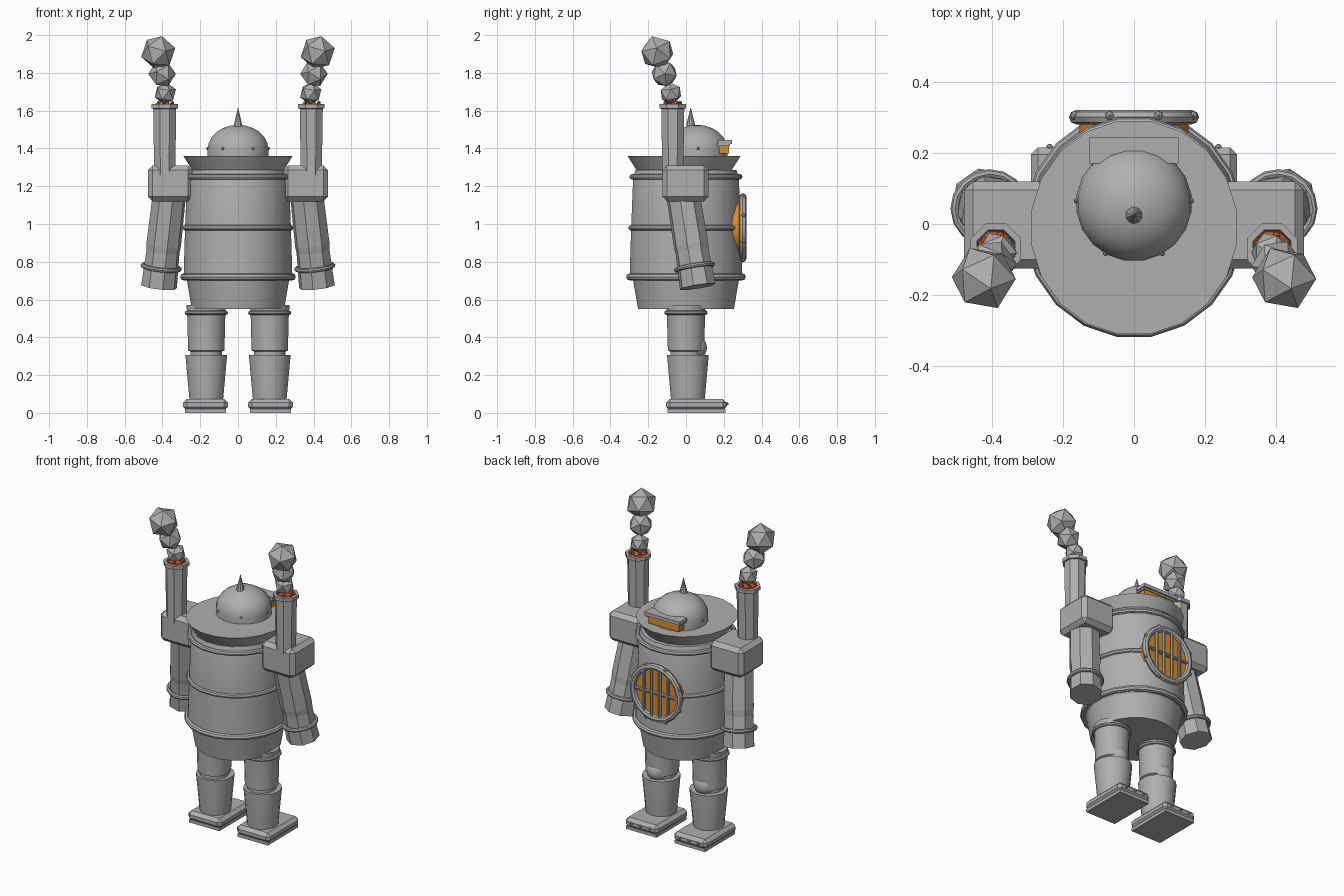
import bpy, bmesh, math
from mathutils import Vector, Matrix

if "Cube" in bpy.data.objects:
    bpy.data.objects.remove(bpy.data.objects["Cube"])


def material(name, color):
    m = bpy.data.materials.new(name)
    m.diffuse_color = (*color, 1)
    m.use_nodes = True
    m.node_tree.nodes["Principled BSDF"].inputs["Base Color"].default_value = m.diffuse_color
    return m


STEEL = material("grey_steel", (0.43, 0.43, 0.43))
GLOW = material("orange_glow", (0.75, 0.27, 0.015))
EMBER = material("red_orange_ember", (0.75, 0.13, 0.02))


def finish(name, bm, mat, smooth=True, angle=32):
    bmesh.ops.recalc_face_normals(bm, faces=bm.faces)
    me = bpy.data.meshes.new(name)
    bm.to_mesh(me)
    bm.free()
    me.materials.append(mat)
    ob = bpy.data.objects.new(name, me)
    bpy.context.collection.objects.link(ob)
    if smooth:
        bpy.ops.object.select_all(action='DESELECT')
        ob.select_set(True)
        bpy.context.view_layer.objects.active = ob
        bpy.ops.object.shade_smooth_by_angle(angle=math.radians(angle))
    return ob


def place(start, end):
    """Matrix that sends local z to the start-end axis."""
    axis = Vector(end) - Vector(start)
    return Matrix.Translation(start) @ axis.to_track_quat('Z', 'Y').to_matrix().to_4x4()


def lathe(name, profile, segs, mat=STEEL, matrix=Matrix(), smooth=True, closed=False):
    """Revolve (radius, height) points round local z; capped or closed on itself."""
    bm = bmesh.new()
    rings = []
    for r, h in profile:
        rings.append([bm.verts.new(matrix @ Vector((
            r * math.cos(math.tau * (i + .5) / segs),
            r * math.sin(math.tau * (i + .5) / segs), h))) for i in range(segs)])
    pairs = list(zip(rings, rings[1:]))
    if closed:
        pairs.append((rings[-1], rings[0]))
    else:
        bm.faces.new(rings[0])
        bm.faces.new(rings[-1])
    for a, b in pairs:
        for i in range(segs):
            j = (i + 1) % segs
            bm.faces.new((a[i], a[j], b[j], b[i]))
    return finish(name, bm, mat, smooth)


def hoop(name, major, minor, segs, matrix):
    pts = [(major + minor * math.cos(math.tau * k / 8),
            minor * math.sin(math.tau * k / 8)) for k in range(8)]
    return lathe(name, pts, segs, STEEL, matrix, True, True).data.shade_smooth()


def box(name, lo, hi, mat=STEEL, bevel=0.0):
    lo, hi = Vector(lo), Vector(hi)
    bm = bmesh.new()
    bmesh.ops.create_cube(bm, size=1, matrix=Matrix.Translation((lo + hi) / 2)
                          @ Matrix.Diagonal((*(hi - lo), 1)))
    if bevel:
        bmesh.ops.bevel(bm, geom=bm.edges[:], offset=bevel, segments=1, affect='EDGES')
    return finish(name, bm, mat, False)


def ball(name, center, r, sub=1, mat=STEEL, smooth=False, tilt=0.0):
    bm = bmesh.new()
    bmesh.ops.create_icosphere(bm, subdivisions=sub, radius=r,
                               matrix=Matrix.Translation(center) @ Matrix.Rotation(tilt, 4, (1, .6, .3)))
    return finish(name, bm, mat, smooth)


# Barrel body, slightly narrower across than deep, with hoops and flared collar
oval = Matrix.Diagonal((.965, 1, 1, 1))
lathe("barrel_body", [(.257, .55), (.283, .70), (.302, .72), (.294, .98), (.283, 1.25), (.27, 1.285)],
      20, STEEL, oval)
for z, r, t in ((.72, .303, .018), (.98, .295, .014), (1.25, .288, .015)):
    hoop("body_hoop", r, t, 20, Matrix.Translation((0, 0, z)) @ oval)
lathe("collar", [(.245, 1.27), (.303, 1.36)], 20, STEEL, Matrix.Translation((0, -.01, 0)) @ oval)

# Dome head with spike and side rivets
dome = [(.163, 1.34), (.163, 1.395)] + [
    (.163 * math.cos(a), 1.395 + .13 * math.sin(a)) for a in (math.pi / 2 * k / 6 for k in range(1, 6))]
lathe("head_dome", dome + [(.004, 1.525)], 20, STEEL, Matrix.Translation((0, .058, 0)))
lathe("head_spike", [(.028, 1.49), (.022, 1.53), (.001, 1.615)], 10, STEEL, Matrix.Translation((0, .025, 0)))
for s in (-1, 1):
    ball("head_rivet", (s * .08, -.083, 1.40), .008)
    ball("head_rivet", (s * .162, .065, 1.40), .008)

# Glowing eye slot under a brim
box("eye_slot", (-.11, .15, 1.372), (.11, .228, 1.42), GLOW)
box("eye_brim", (-.125, .17, 1.423), (.125, .243, 1.445))
box("eye_brow_edge", (-.118, .16, 1.412), (.118, .233, 1.424))

# Furnace door with grill
door = place((0, .30, .98), (0, 1.3, .98))
lathe("furnace_fire", [(.155, -.10), (.155, -.003)], 20, GLOW, door)
hoop("furnace_rim", .165, .02, 20, door)
for x in (-.085, -.03, .03, .085):
    h = math.sqrt(.165 ** 2 - x * x)
    lathe("grill_bar", [(.01, 0), (.01, 2 * h)], 8, STEEL, place((x, .307, .98 - h), (x, .307, .98 + h)))
lathe("grill_crossbar", [(.009, 0), (.009, .33)], 8, STEEL, place((-.165, .303, .98), (.165, .303, .98)))
for k in range(8):
    a = math.tau * (k + .5) / 8
    ball("rim_rivet", (.18 * math.cos(a), .305, .98 + .18 * math.sin(a)), .014)

for s in (-1, 1):
    # Shoulder block
    x0, x1 = sorted((s * .477, s * .24))
    box("shoulder_block", (x0, -.125, 1.12), (x1, .12, 1.31), STEEL, .025)

    # Eight-sided chimney with lip, embers and smoke puffs
    lathe("chimney", [(.06, 1.25), (.066, 1.61), (.077, 1.612), (.077, 1.635), (.058, 1.635), (.055, 1.61)],
          8, STEEL, Matrix.Translation((s * .388, -.07, 0)), False)
    lathe("chimney_embers", [(.055, 1.60), (.052, 1.638)], 8, EMBER, Matrix.Translation((s * .388, -.07, 0)), False)
    for i in range(5):
        a = math.tau * i / 5
        ball("ember", (s * .388 + .04 * math.cos(a), -.07 + .04 * math.sin(a), 1.641), .012, 1, EMBER)
    for x, y, z, r, tilt in ((.385, -.08, 1.692, .06, .2), (.402, -.115, 1.795, .073, .9), (.422, -.152, 1.908, .093, .4)):
        ball("smoke_puff", (s * x, y, z), r, 1, STEEL, False, tilt)

    # Lower arm with elbow bulge and cuff
    top, tip = Vector((s * .362, -.018, 1.17)), Vector((s * .418, .062, .668))
    arm = place(top, tip)
    n = (tip - top).length
    lathe("arm", [(.09, 0), (.094, n * .56), (.090, n * .63), (.097, n)], 8, STEEL, arm, False)
    hoop("arm_cuff", .098, .012, 16, arm @ Matrix.Translation((0, 0, n - .105)))

    # Thigh, knee and shin
    at = Matrix.Translation((s * .168, 0, 0))
    lathe("thigh", [(.107, .57), (.103, .52), (.098, .33), (.085, .325), (.085, .29)], 16, STEEL, at)
    hoop("thigh_hoop", .106, .011, 16, at @ Matrix.Translation((0, 0, .53)))
    ball("knee", (s * .168, .045, .345), .066, 3, STEEL, True)
    lathe("shin", [(.09, .06), (.112, .30), (.112, .306)], 16, STEEL, Matrix.Translation((s * .168, .01, 0)))

    # Foot with sole and toe rivets
    box("foot", (s * .172 - .118, -.105, .012), (s * .172 + .118, .215, .074), STEEL, .02)
    box("sole", (s * .172 - .108, -.098, 0), (s * .172 + .108, .208, .02))
    for i in (-1, 0, 1):
        ball("toe_rivet", (s * .172 + i * .065, .215, .048), .011)
